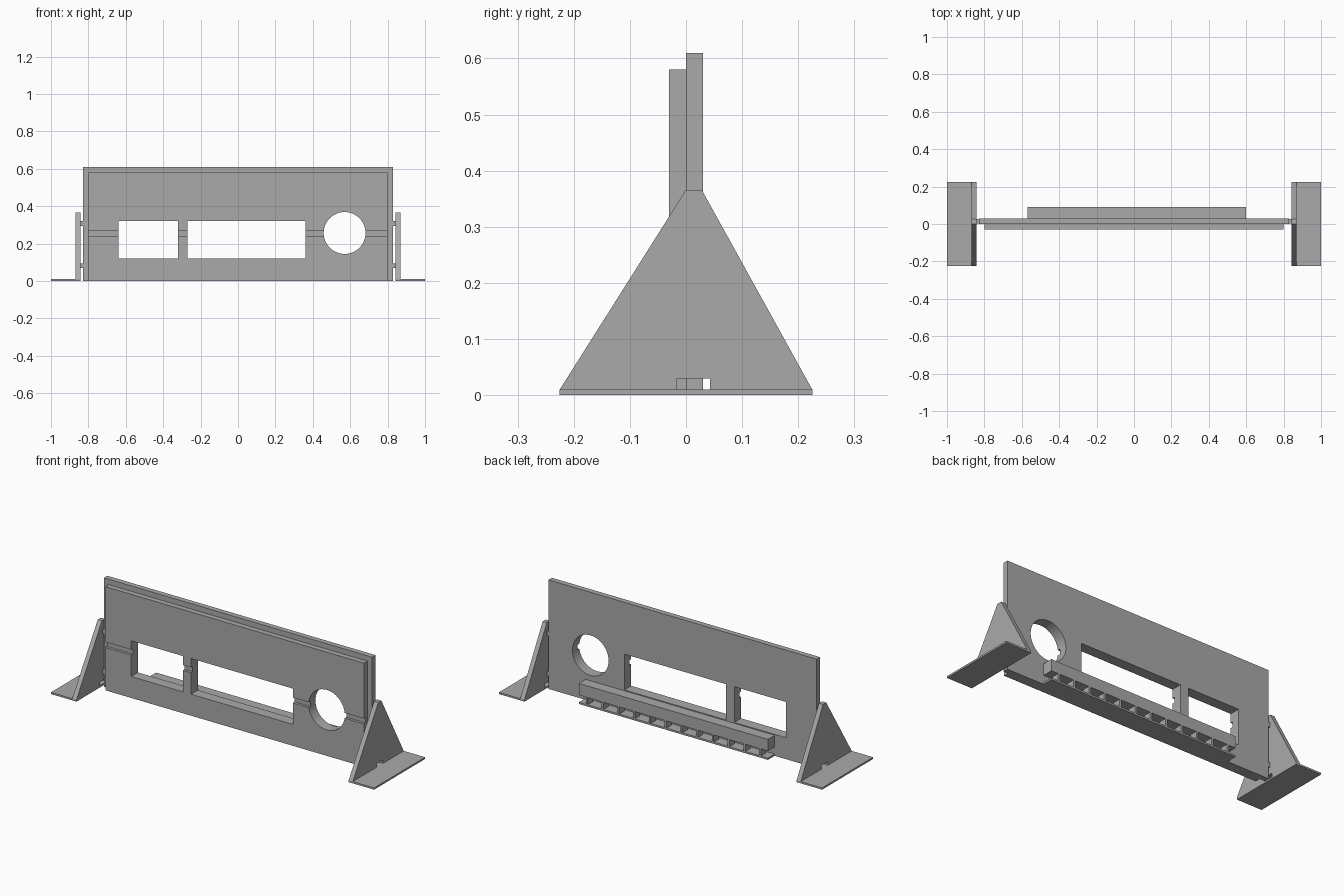
import bpy, bmesh, math

if "Cube" in bpy.data.objects:
    bpy.data.objects.remove(bpy.data.objects["Cube"])

grey = bpy.data.materials.new("grey")
grey.diffuse_color = (0.4, 0.4, 0.4, 1)
grey.use_nodes = True
grey.node_tree.nodes["Principled BSDF"].inputs["Base Color"].default_value = grey.diffuse_color


def make(name, bm):
    bmesh.ops.recalc_face_normals(bm, faces=bm.faces)
    me = bpy.data.meshes.new(name)
    bm.to_mesh(me)
    bm.free()
    me.materials.append(grey)
    ob = bpy.data.objects.new(name, me)
    bpy.context.collection.objects.link(ob)
    return ob


def extrude(name, pts, vec):
    """Closed outline pushed along a vector."""
    bm = bmesh.new()
    face = bm.faces.new([bm.verts.new(p) for p in pts])
    ext = bmesh.ops.extrude_face_region(bm, geom=[face])
    moved = [v for v in ext["geom"] if isinstance(v, bmesh.types.BMVert)]
    bmesh.ops.translate(bm, vec=vec, verts=moved)
    return make(name, bm)


def box(name, x0, x1, y0, y1, z0, z1):
    x0, x1 = sorted((x0, x1))
    pts = [(x0, y0, z0), (x1, y0, z0), (x1, y1, z0), (x0, y1, z0)]
    return extrude(name, pts, (0, 0, z1 - z0))


def cut(ob, cutters):
    for c in cutters:
        m = ob.modifiers.new("cut", "BOOLEAN")
        m.operation, m.solver, m.object = "DIFFERENCE", "EXACT", c
        bpy.context.view_layer.objects.active = ob
        bpy.ops.object.modifier_apply(modifier=m.name)


# Layered face panels
front_panel = box("front_panel", -0.8, 0.8, -0.03, 0, 0, 0.58)
back_panel = box("back_panel", -0.83, 0.83, 0, 0.03, 0, 0.61)

# Two windows, a round opening and a groove in the front layer
small_window = box("small_window_cutter", -0.64, -0.32, -0.1, 0.1, 0.12, 0.32)
large_window = box("large_window_cutter", -0.27, 0.36, -0.1, 0.1, 0.12, 0.32)
ring = [(0.57 + 0.112 * math.cos(i * math.tau / 48), -0.1,
         0.257 + 0.112 * math.sin(i * math.tau / 48)) for i in range(48)]
round_hole = extrude("round_cutter", ring, (0, 0.2, 0))
groove = box("groove_cutter", -0.9, 0.9, -0.1, -0.015, 0.24, 0.27)
openings = [small_window, large_window, round_hole]
cut(front_panel, openings + [groove])
cut(back_panel, openings)

# Rear rail, with a ledge hung below it on short dividers
box("rear_rail", -0.57, 0.60, 0.03, 0.09, 0.05, 0.115)
box("rear_ledge", -0.57, 0.60, 0.03, 0.09, 0, 0.01)
for i in range(12):
    x = 0.60 - 1.17 / 12 * (i + 0.5)
    box("ledge_divider", x - 0.006, x + 0.006, 0.045, 0.09, 0.01, 0.05)

# Side stands: triangular bracket with a small slot, foot plate and joining tabs
slot = box("slot_cutter", -1.1, 1.1, -0.016, 0.043, 0.01, 0.03)
profile = [(-0.225, 0), (0.225, 0), (0.225, 0.01), (0.028, 0.366),
           (0, 0.366), (-0.225, 0.01)]
for s, side in ((-1, "left"), (1, "right")):
    bracket = extrude(side + "_bracket", [(s * 0.842, y, z) for y, z in profile],
                      (s * 0.026, 0, 0))
    cut(bracket, [slot])
    box(side + "_foot", s * 0.868, s, -0.225, 0.225, 0, 0.01)
    for z in (0.07, 0.295):
        box(side + "_tab", s * 0.83, s * 0.842, 0.003, 0.027, z, z + 0.025)

for c in openings + [groove, slot]:
    bpy.data.objects.remove(c)
